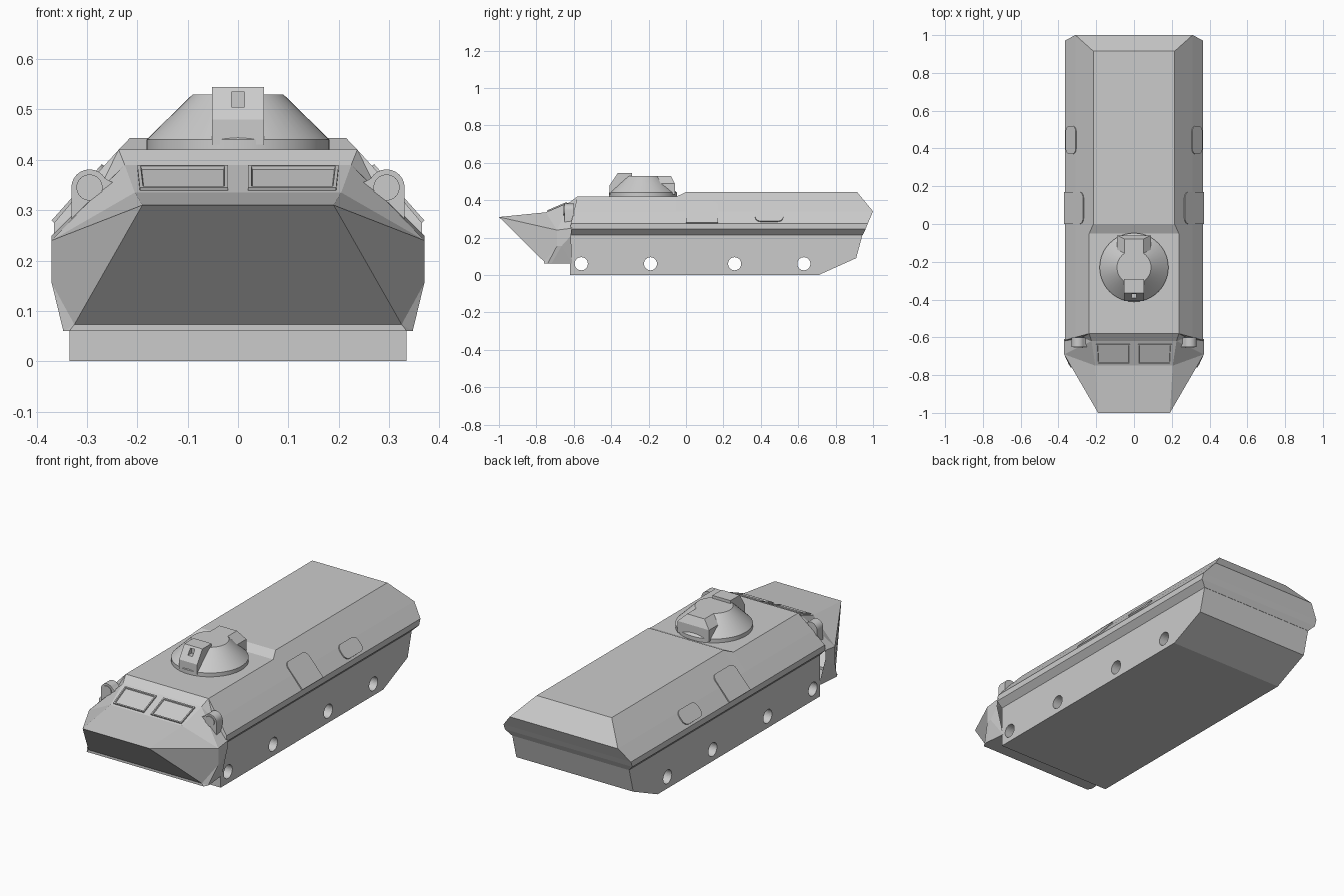
import bpy, bmesh
from math import sin, cos, pi, radians
from mathutils import Vector, Matrix

cube = bpy.data.objects.get("Cube")
if cube:
    bpy.data.objects.remove(cube, do_unlink=True)

paint = bpy.data.materials.new("grey_paint")
paint.use_nodes = True
GREY = (0.6, 0.6, 0.6, 1)
paint.diffuse_color = GREY
paint.node_tree.nodes["Principled BSDF"].inputs["Base Color"].default_value = GREY


def finish(name, bm, smooth=False):
    bmesh.ops.recalc_face_normals(bm, faces=bm.faces)
    mesh = bpy.data.meshes.new(name)
    bm.to_mesh(mesh)
    bm.free()
    mesh.materials.append(paint)
    obj = bpy.data.objects.new(name, mesh)
    bpy.context.collection.objects.link(obj)
    if smooth:
        bpy.ops.object.select_all(action='DESELECT')
        obj.select_set(True)
        bpy.context.view_layer.objects.active = obj
        bpy.ops.object.shade_smooth_by_angle(angle=radians(30))
    return obj


def prism(name, outline, offset, rim=0, depth=0, smooth=False):
    """Extrude a flat 3D outline by a vector, with an optional sunk panel."""
    bm = bmesh.new()
    offset = Vector(offset)
    low = [bm.verts.new(p) for p in outline]
    high = [bm.verts.new(Vector(p) + offset) for p in outline]
    bm.faces.new(low)
    top = bm.faces.new(high)
    for i in range(len(low)):
        j = (i + 1) % len(low)
        bm.faces.new((low[i], low[j], high[j], high[i]))
    bmesh.ops.recalc_face_normals(bm, faces=bm.faces)
    if rim:
        bmesh.ops.inset_region(bm, faces=[top], thickness=rim, depth=0)
        bmesh.ops.inset_region(bm, faces=[top], thickness=rim / 3, depth=-depth)
    return finish(name, bm, smooth)


def cut(obj, cutters):
    for cutter in cutters:
        mod = obj.modifiers.new("cut", 'BOOLEAN')
        mod.operation = 'DIFFERENCE'
        mod.solver = 'EXACT'
        mod.object = cutter
        bpy.context.view_layer.objects.active = obj
        bpy.ops.object.modifier_apply(modifier=mod.name)
        bpy.data.objects.remove(cutter, do_unlink=True)


def circle(r, n):
    return [(r * cos(2 * pi * i / n), r * sin(2 * pi * i / n)) for i in range(n)]


def rounded(w, h, r, square_base):
    """Rounded rectangle starting at the origin."""
    pts = [(0, 0), (w, 0)] if square_base else []
    corners = [(r, r, 180), (w - r, r, 270), (w - r, h - r, 0), (r, h - r, 90)]
    for cx, cy, start in corners[2 if square_base else 0:]:
        for k in range(6):
            a = radians(start + 18 * k)
            pts.append((cx + r * cos(a), cy + r * sin(a)))
    return pts


# Lower hull with round axle openings running through it
side = [(-.62, 0), (.71, 0), (.91, .09), (.945, .22), (-.62, .22)]
lower = prism("lower_hull", [(-.335, y, z) for y, z in side], (.67, 0, 0))
cut(lower, [prism("axle_cutter", [(-.5, y + a, .06 + b) for a, b in circle(.035, 32)], (1, 0, 0))
            for y in (-.56, -.19, .26, .63)])

# Upper hull: lofted sections with a stepped roof and a wedge tail
FLANK = [(.31, .34), (.365, .275), (.365, .245), (.335, .215)]
LOW, HIGH = (.237, .42), (.215, .443)
stations = [
    (LOW, [-.58, -.6, -.615, -.62, -.62]),
    (LOW, [-.05] * 5),
    (HIGH, [0] * 5),
    (HIGH, [.915, 1, .972, .96, .945]),
]
bm = bmesh.new()
rings = []
for roof, ys in stations:
    half = [(x, y, z) for (x, z), y in zip([roof] + FLANK, ys)]
    rings.append([bm.verts.new(p) for p in half]
                 + [bm.verts.new((-x, y, z)) for x, y, z in reversed(half)])
count = len(rings[0])
for a, b in zip(rings, rings[1:]):
    for i in range(count):
        j = (i + 1) % count
        bm.faces.new((a[i], a[j], b[j], b[i]))
for ring in (rings[0], rings[-1]):
    for i in range(count // 2 - 1):
        bm.faces.new((ring[i], ring[i + 1], ring[-2 - i], ring[-1 - i]))
finish("upper_hull", bm)

# Nose: named corner points, mirrored across the centre
P = dict(
    tip=(.19, -1, .31), brow=(.205, -.75, .335), pane=(.225, -.62, .39), roof=(.237, -.58, .42),
    wing=(.37, -.69, .24), cheek=(.37, -.69, .155), chin=(.325, -.76, .073), keel=(.347, -.74, .06),
    sill=(.335, -.76, .06), nook=(.28, -.6, .335), lip=(.37, -.61, .25), arch=(.37, -.615, .21),
    bend=(.37, -.665, .155), heel=(.347, -.72, .06), back=(.335, -.61, .06))
SIDES = ["tip wing brow", "brow wing pane", "pane wing lip nook", "pane nook roof",
         "tip chin cheek wing", "chin keel cheek", "chin sill keel", "wing cheek bend arch lip",
         "cheek keel heel bend", "heel keel sill back", "bend heel back", "arch bend back"]
SPANS = ["tip brow", "brow pane", "pane roof", "tip chin", "chin sill", "sill back"]
bm = bmesh.new()
vl = {k: bm.verts.new(p) for k, p in P.items()}
vr = {k: bm.verts.new((-p[0], p[1], p[2])) for k, p in P.items()}
for names in SIDES:
    for group in (vl, vr):
        bm.faces.new([group[k] for k in names.split()])
for names in SPANS:
    a, b = names.split()
    bm.faces.new((vl[a], vl[b], vr[b], vr[a]))
finish("nose", bm)

# Paired fittings: windows, headlights, side doors and hatches
up = Vector((-.15, 0, .168)).normalized()
for tag, s in (("left", 1), ("right", -1)):
    pane = [(.02, -.74, .339), (.195, -.74, .339), (.2, -.635, .384), (.02, -.635, .384)]
    prism(tag + "_window", [(s * x, y, z - .003) for x, y, z in pane],
          (0, -.0035, .009), rim=.009, depth=.006)

    arc = [(.295 + .036 * cos(radians(a)), .345 + .036 * sin(radians(a))) for a in range(0, 151, 15)]
    shell = arc + [(.243, .352), (.331, .268)]
    prism(tag + "_headlight_housing", [(s * x, -.65, z) for x, z in shell], (0, .05, 0), smooth=True)
    prism(tag + "_headlight_lens", [(s * (.295 + a), -.654, .345 + b) for a, b in circle(.026, 24)],
          (0, .006, 0), smooth=True)

    for part, y, base, w, h, r, square in (("door", 0, 0, .17, .15, .03, True),
                                           ("hatch", .37, .012, .15, .08, .03, False)):
        foot = Vector((.365, y, .275)) + up * base
        pts = [foot + Vector((0, a, 0)) + up * b for a, b in rounded(w, h, r, square)]
        prism(tag + "_" + part, [(s * p.x, p.y, p.z) for p in pts],
              (s * up.z * .007, 0, -up.x * .007))

# Turret: short ring and truncated cone
bm = bmesh.new()
for r1, r2, z, h in ((.182, .182, .43, .02), (.182, .09, .485, .09)):
    bmesh.ops.create_cone(bm, cap_ends=True, segments=48, radius1=r1, radius2=r2, depth=h,
                          matrix=Matrix.Translation((0, -.23, z)))
finish("turret", bm, smooth=True)

# Gun mantlet with a square port
face = [(-.408, .43), (-.408, .48), (-.365, .545), (-.29, .545), (-.29, .43)]
mantlet = prism("gun_mantlet", [(-.052, y, z) for y, z in face], (.104, 0, 0))
port = [(-.013, .505), (.013, .505), (.013, .535), (-.013, .535)]
cut(mantlet, [prism("port_cutter", [(x, -.45, z) for x, z in port], (0, .09, 0))])

# Turret rear block with bevelled shoulders
block = [(.09, .43), (.09, .49), (.05, .53), (-.05, .53), (-.09, .49), (-.09, .43)]
bm = bmesh.new()
front = [bm.verts.new((x, -.2, z)) for x, z in block]
rear = [bm.verts.new((x, -.08 if z > .5 else -.06, z)) for x, z in block]
for i in range(len(block)):
    j = (i + 1) % len(block)
    bm.faces.new((front[i], front[j], rear[j], rear[i]))
bm.faces.new(front)
bm.faces.new(rear[1:5])
bm.faces.new((rear[0], rear[1], rear[4], rear[5]))
finish("turret_rear_block", bm)
